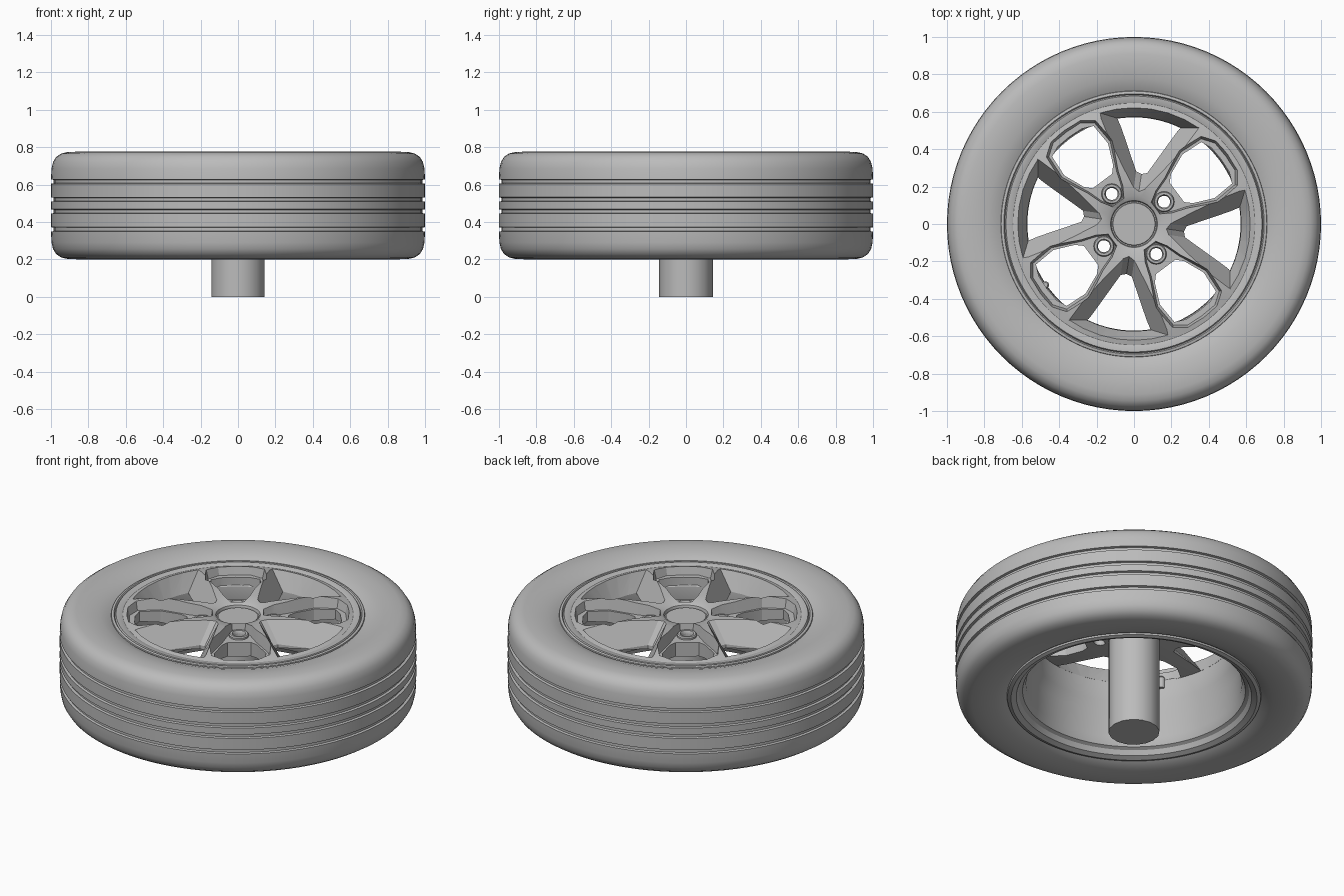
import bpy, bmesh
from math import radians, cos, sin, pi
from mathutils import Matrix

default = bpy.data.objects.get("Cube")
if default:
    bpy.data.objects.remove(default, do_unlink=True)

grey = bpy.data.materials.new("plain grey")
grey.use_nodes = True
GREY = (0.5, 0.5, 0.5, 1)
grey.diffuse_color = GREY
grey.node_tree.nodes["Principled BSDF"].inputs["Base Color"].default_value = GREY

LUG_ANGLE = radians(36.5)
QUARTERS = [i * pi / 2 for i in range(4)]


def make(name, bm):
    bmesh.ops.recalc_face_normals(bm, faces=bm.faces)
    mesh = bpy.data.meshes.new(name)
    bm.to_mesh(mesh)
    bm.free()
    mesh.materials.append(grey)
    obj = bpy.data.objects.new(name, mesh)
    bpy.context.collection.objects.link(obj)
    return obj


def smooth(obj, angle=32):
    bpy.ops.object.select_all(action="DESELECT")
    obj.select_set(True)
    bpy.context.view_layer.objects.active = obj
    bpy.ops.object.shade_smooth_by_angle(angle=radians(angle))


def lathe(name, profile, steps=72, closed=True):
    """Spin an (r, z) profile around the vertical axis."""
    bm = bmesh.new()
    verts = [bm.verts.new((r, 0, z)) for r, z in profile]
    edges = [bm.edges.new(p) for p in zip(verts, verts[1:])]
    if closed:
        edges.append(bm.edges.new((verts[-1], verts[0])))
    bmesh.ops.spin(bm, geom=verts + edges, axis=(0, 0, 1), cent=(0, 0, 0),
                   angle=2 * pi, steps=steps)
    bmesh.ops.remove_doubles(bm, verts=bm.verts, dist=0.0005)
    return make(name, bm)


def polar(r, *degrees):
    return [(r * cos(radians(a)), r * sin(radians(a))) for a in degrees]


def cutter(name, layers, angle):
    """Four mirrored prisms, each skinned through (z, half outline) layers."""
    bm = bmesh.new()
    for quarter in QUARTERS:
        turn = Matrix.Rotation(angle + quarter, 4, "Z")
        rings = []
        for z, half in layers:
            outline = half + [(u, -v) for u, v in reversed(half) if v > 1e-6]
            ring = [bm.verts.new((u, v, z)) for u, v in outline]
            bmesh.ops.transform(bm, matrix=turn, verts=ring)
            rings.append(ring)
        for low, high in zip(rings, rings[1:]):
            for i in range(len(low)):
                bm.faces.new((low[i - 1], low[i], high[i], high[i - 1]))
        bm.faces.new(rings[0])
        bm.faces.new(rings[-1])
    return make(name, bm)


# Tyre: grooves are cut into the tread part of the profile
tyre = [(.70, .735), (.73, .752), (.78, .768), (.85, .776), (.91, .774),
        (.945, .766), (.972, .748), (.989, .72), (.997, .685)]
for z in (.616, .52, .456, .36):
    tyre += [(1, z + .012), (.986, z + .009), (.986, z - .009), (1, z - .012)]
tyre += [(.997, .29), (.989, .255), (.972, .228), (.945, .21), (.91, .202),
         (.85, .2), (.78, .207), (.73, .222), (.70, .24)]
smooth(lathe("tyre", tyre, 96))

# Rim: top lip, sloping shoulder, stepped barrel and bottom lip
rim = [(.715, .73), (.71, .748), (.696, .751), (.69, .741), (.684, .751),
       (.65, .748), (.635, .738), (.575, .65), (.57, .52), (.6, .46),
       (.605, .31), (.625, .265), (.645, .255), (.66, .228), (.69, .215),
       (.71, .222), (.715, .24), (.66, .3), (.64, .5), (.66, .68)]
smooth(lathe("rim", rim, 96))

# Wheel face: a domed disc that the openings are cut from
face = lathe("spokes", [
    (0, .735), (.112, .735), (.115, .727), (.121, .727), (.125, .745),
    (.15, .758), (.22, .768), (.35, .777), (.47, .777), (.6, .757),
    (.66, .743), (.66, .70), (.64, .68), (.57, .645), (.3, .62),
    (.15, .6), (0, .6)], closed=False)

# Wedge openings with sloping walls between the spoke pairs
wedge_low = [(.27, 0), (.28, .03)] + polar(.57, 17, 11, 5, 0)
wedge_high = [(.165, 0), (.185, .03)] + polar(.632, 27, 18, 9, 0)
wedges = cutter("wedge_cutter", [(.5, wedge_low), (.64, wedge_low),
                                 (.775, wedge_high), (.9, wedge_high)],
                LUG_ANGLE + pi / 4)

# Shallow pockets around the lug seats, and deep windows beyond them
pocket_low = [(.15, .035), (.2, .065), (.28, .092), (.43, .16),
              (.56, .152), (.605, .09), (.61, 0)]
pocket_high = [(.14, .04), (.2, .075), (.28, .102), (.43, .175),
               (.57, .168), (.622, .1), (.632, 0)]
pockets = cutter("pocket_cutter", [(.705, pocket_low), (.78, pocket_high),
                                   (.9, pocket_high)], LUG_ANGLE)
window = [(.285, .065), (.32, .098), (.43, .145), (.55, .138), (.575, .08),
          (.58, 0)]
windows = cutter("window_cutter", [(.5, window), (.74, window)], LUG_ANGLE)

# Lug holes
hole = [(.2 + .032 * cos(a * pi / 12), .032 * sin(a * pi / 12))
        for a in range(12, -1, -1)]
holes = cutter("hole_cutter", [(.5, hole), (.85, hole)], LUG_ANGLE)

# Apply the cuts, then drop the cutters
cutters = (wedges, pockets, windows, holes)
for tool in cutters:
    tool.hide_render = True
    cut = face.modifiers.new(tool.name, "BOOLEAN")
    cut.operation = "DIFFERENCE"
    cut.solver = "EXACT"
    cut.object = tool
bpy.context.view_layer.update()
result = face.evaluated_get(bpy.context.evaluated_depsgraph_get())
cut_mesh = bpy.data.meshes.new_from_object(result)
face.modifiers.clear()
face.data = cut_mesh
for tool in cutters:
    bpy.data.objects.remove(tool, do_unlink=True)
smooth(face, 25)

# Raised collars around the lug holes
for i, quarter in enumerate(QUARTERS):
    collar = lathe(f"lug_collar_{i + 1}", [
        (.032, .69), (.032, .712), (.038, .722), (.05, .722), (.055, .715),
        (.055, .69)], 28)
    a = LUG_ANGLE + quarter
    collar.location = (.2 * cos(a), .2 * sin(a), 0)
    smooth(collar)

# Valve stem inside one window
valve = lathe("valve_stem", [(0, .60), (.02, .60), (.02, .665), (.013, .675),
                             (0, .675)], 16, closed=False)
a = LUG_ANGLE + pi - radians(2)
valve.location = (.575 * cos(a), .575 * sin(a), 0)
smooth(valve)

# Axle standing on the ground
smooth(lathe("axle", [(0, 0), (.143, 0), (.143, .65), (0, .65)], 16, closed=False))
